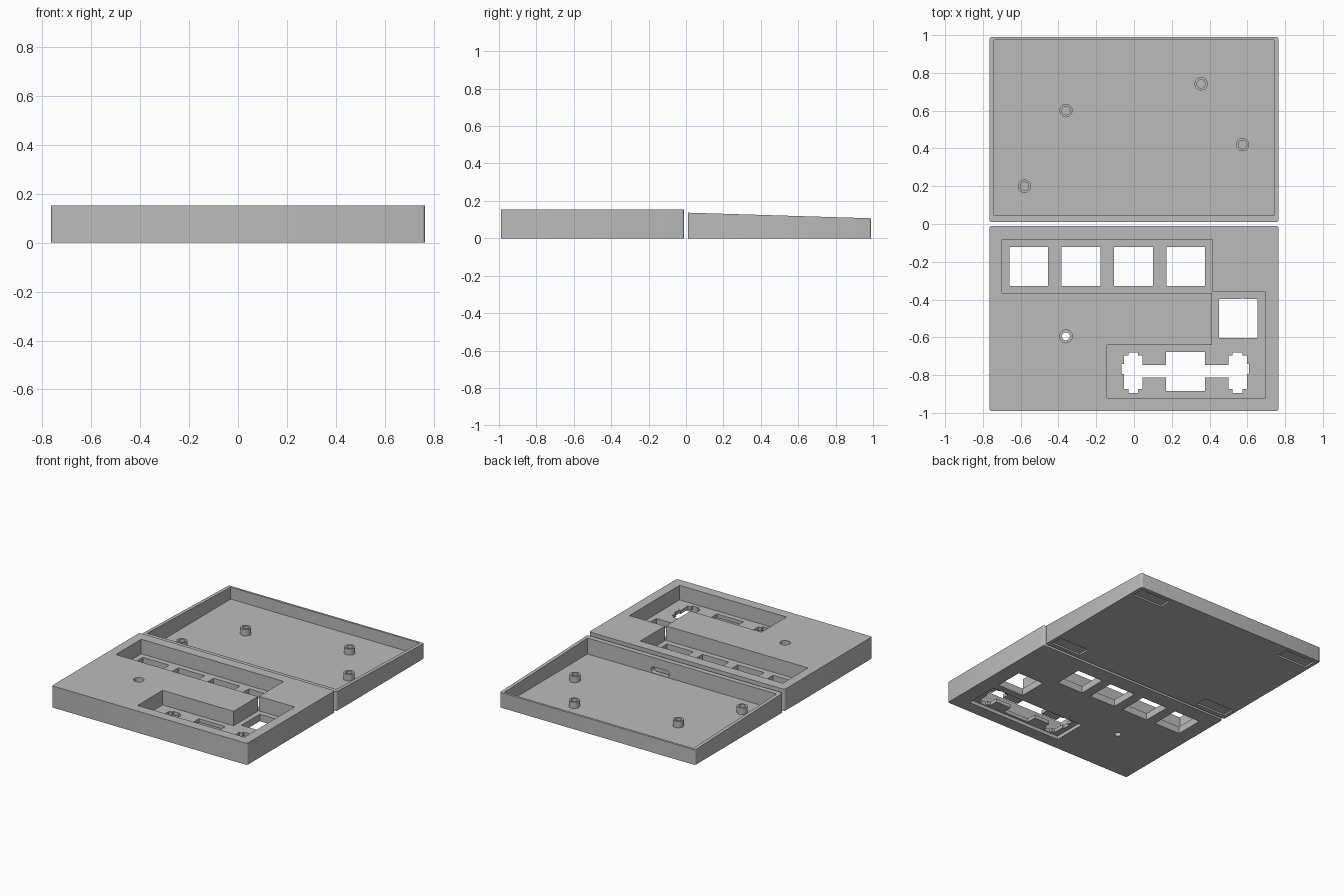
import bpy, bmesh, math

if "Cube" in bpy.data.objects:
    bpy.data.objects.remove(bpy.data.objects["Cube"])

grey = bpy.data.materials.new("plain grey")
grey.diffuse_color = (0.5, 0.5, 0.5, 1)
grey.use_nodes = True
grey.node_tree.nodes["Principled BSDF"].inputs["Base Color"].default_value = grey.diffuse_color


def make(name, bm):
    bmesh.ops.recalc_face_normals(bm, faces=bm.faces)
    me = bpy.data.meshes.new(name)
    bm.to_mesh(me)
    bm.free()
    me.materials.append(grey)
    ob = bpy.data.objects.new(name, me)
    bpy.context.collection.objects.link(ob)
    return ob


def box(name, x0, x1, y0, y1, z0, z1, round_r=0, z1_back=None):
    """Box with optional rounded upright edges and a top that slopes to z1_back."""
    bm = bmesh.new()
    bmesh.ops.create_cube(bm, size=1)
    for v in bm.verts:
        x, y, z = v.co
        top = z1_back if (z1_back is not None and y > 0) else z1
        v.co = (x1 if x > 0 else x0, y1 if y > 0 else y0, top if z > 0 else z0)
    if round_r:
        up = [e for e in bm.edges
              if (e.verts[0].co.xy - e.verts[1].co.xy).length < 1e-5]
        bmesh.ops.bevel(bm, geom=up, offset=round_r, segments=3, profile=0.5,
                        affect='EDGES')
    return make(name, bm)


def cyl(name, x, y, r, z0, z1):
    bm = bmesh.new()
    bmesh.ops.create_cone(bm, cap_ends=True, segments=32, radius1=r, radius2=r,
                          depth=z1 - z0)
    bmesh.ops.translate(bm, verts=bm.verts, vec=(x, y, (z0 + z1) / 2))
    return make(name, bm)


def combine(ob, tool, op='DIFFERENCE'):
    m = ob.modifiers.new("cut", 'BOOLEAN')
    m.operation, m.object, m.solver = op, tool, 'EXACT'
    bpy.context.view_layer.objects.active = ob
    bpy.ops.object.modifier_apply(modifier=m.name)
    bpy.data.objects.remove(tool)


W = 0.765
SCREWS = [(-0.58, 0.2), (-0.36, 0.6), (0.355, 0.742), (0.575, 0.42)]
FLOOR = 0.05

# Key plate: solid block with key wells
plate = box("key_plate", -W, W, -0.99, -0.01, 0, 0.153, 0.012)


def cut(*dims):
    combine(plate, box("cutter", *dims))


cut(-0.70, 0.416, -0.366, -0.083, FLOOR, 0.3)      # upper row well
well = box("cutter", 0.413, 0.695, -0.92, -0.36, FLOOR, 0.3)
combine(well, box("cutter", -0.143, 0.6, -0.92, -0.64, FLOOR, 0.3), 'UNION')
combine(plate, well)                                # side and lower well
cut(-0.10, 0.655, -0.90, -0.655, -0.1, 0.025)       # stabiliser recess below

# Switch openings
for cx, cy in [(-0.557, -0.224), (-0.28, -0.224), (-0.003, -0.224),
               (0.274, -0.224), (0.552, -0.5), (0.272, -0.78)]:
    cut(cx - 0.103, cx + 0.103, cy - 0.103, cy + 0.103, -0.1, 0.1)

# Stabiliser openings, mirrored about the long key centre
cut(-0.04, 0.585, -0.813, -0.746, -0.1, 0.1)
for s in (-1, 1):
    for a, b, y0, y1 in [(0.227, 0.325, -0.874, -0.695),
                         (0.250, 0.302, -0.894, -0.681),
                         (0.300, 0.338, -0.793, -0.742)]:
        xs = sorted((0.272 + s * a, 0.272 + s * b))
        cut(xs[0], xs[1], y0, y1, -0.1, 0.1)

# Screw holes with counterbores
for x, y in SCREWS:
    combine(plate, cyl("cutter", x, -y + 0.005, 0.021, -0.1, 0.3))
    combine(plate, cyl("cutter", x, -y + 0.005, 0.034, 0.09, 0.3))

# Tray: sloped shell
tray = box("tray", -W, W, 0.01, 0.99, 0, 0.137, 0.012, z1_back=0.107)
combine(tray, box("cutter", -0.74, 0.74, 0.044, 0.974, 0.023, 0.3))

# Foot recesses under the tray
for x in (-0.62, 0.62):
    for y in (0.087, 0.915):
        combine(tray, box("cutter", x - 0.12, x + 0.12, y - 0.045, y + 0.045,
                          -0.1, 0.012))

# Rounded cable slot through the inner wall
slot = box("cutter", 0.12, 0.22, -0.05, 0.06, 0.026, 0.07)
for x in (0.12, 0.22):
    end = cyl("cutter", 0, 0, 0.022, -0.055, 0.055)
    end.rotation_euler.x = math.pi / 2
    end.location = (x, 0.005, 0.048)
    bpy.context.view_layer.update()
    combine(slot, end, 'UNION')
combine(tray, slot)

# Hollow screw bosses
for i, (x, y) in enumerate(SCREWS):
    boss = cyl(f"screw_boss_{i + 1}", x, y, 0.035, 0.015, 0.068)
    combine(boss, cyl("cutter", x, y, 0.022, 0.025, 0.2))

for ob in list(bpy.context.collection.objects):
    bpy.ops.object.select_all(action='DESELECT')
    ob.select_set(True)
    bpy.context.view_layer.objects.active = ob
    bpy.ops.object.shade_smooth_by_angle(angle=math.radians(35))
